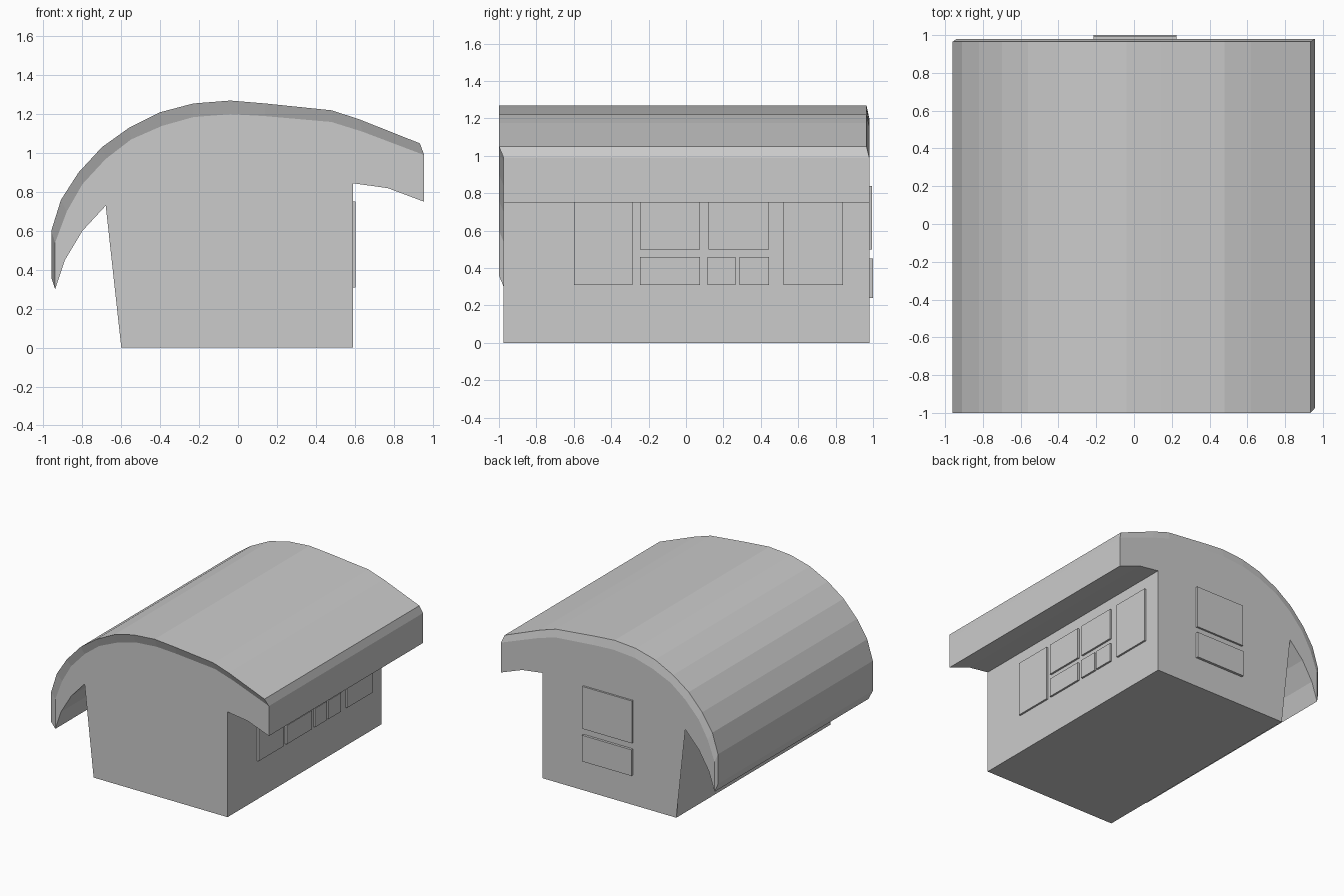
import bpy, bmesh

if "Cube" in bpy.data.objects:
    bpy.data.objects.remove(bpy.data.objects["Cube"])

# Roof rim outline (x, z), the lower edge of its bevelled ends, and the eaves/wall outline
RIM = [(-.96, .36), (-.96, .60), (-.91, .76), (-.82, .90), (-.70, 1.03), (-.56, 1.13), (-.40, 1.21),
       (-.23, 1.255), (-.04, 1.27), (.14, 1.255), (.48, 1.22), (.62, 1.175), (.935, 1.05)]
INSET = [(-.94, .30), (-.94, .54), (-.88, .70), (-.80, .84), (-.68, .97), (-.55, 1.07), (-.39, 1.14),
         (-.23, 1.185), (-.04, 1.20), (.14, 1.19), (.48, 1.16), (.64, 1.11), (.957, .99)]
BASE = [(.957, .75), (.77, .82), (.59, .845), (.59, 0), (-.60, 0), (-.54, .83),
        (-.68, .73), (-.80, .60), (-.89, .45)]


def strip(bm, a, b):
    """Quads between two matching chains of vertices."""
    for i in range(len(a) - 1):
        bm.faces.new((a[i], a[i + 1], b[i + 1], b[i]))


def finish(bm, name):
    bmesh.ops.recalc_face_normals(bm, faces=bm.faces[:])
    me = bpy.data.meshes.new(name)
    bm.to_mesh(me)
    bm.free()
    ob = bpy.data.objects.new(name, me)
    bpy.context.collection.objects.link(ob)
    return ob


# House shell: walls and arched roof lofted front to back
bm = bmesh.new()
row = lambda pts, y: [bm.verts.new((x, y, z)) for x, z in pts]
rim_f, rim_b = row(RIM, -1.0), row(RIM, .965)
in_f, in_b = row(INSET, -.975), row(INSET, .98)
base_f, base_b = row(BASE, -.975), row(BASE, .98)
strip(bm, rim_f, rim_b)
strip(bm, rim_f, in_f)
strip(bm, rim_b, in_b)
strip(bm, [in_f[-1]] + base_f + [in_f[0]], [in_b[-1]] + base_b + [in_b[0]])
for i in (0, -1):
    bm.faces.new((rim_f[i], rim_b[i], in_b[i], in_f[i]))
caps = [bm.faces.new(in_f + base_f), bm.faces.new(in_b + base_b)]
bmesh.ops.triangulate(bm, faces=caps)
bmesh.ops.dissolve_limit(bm, angle_limit=.001, verts=bm.verts[:], edges=bm.edges[:])
finish(bm, "house_shell")


def panel(name, lo, hi):
    """Thin box between two corners."""
    bm = bmesh.new()
    bmesh.ops.create_cube(bm, size=1)
    for v in bm.verts:
        v.co = [lo[k] if v.co[k] < 0 else hi[k] for k in range(3)]
    return finish(bm, name)


# Doors and windows on the right wall (y0, y1, z0, z1)
SIDE = [("door_front", -.60, -.285, .31, .75), ("window_upper_a", -.245, .075, .50, .75),
        ("window_lower_a", -.245, .075, .31, .46), ("window_upper_b", .12, .445, .50, .75),
        ("window_lower_b", .115, .265, .31, .46), ("window_lower_c", .285, .445, .31, .46),
        ("door_back", .52, .84, .31, .75)]
for name, y0, y1, z0, z1 in SIDE:
    panel(name, (.58, y0, z0), (.605, y1, z1))

# Windows on the back wall
panel("back_window_upper", (-.215, .97, .50), (.225, .995, .84))
panel("back_window_lower", (-.215, .97, .24), (.225, 1.0, .45))
